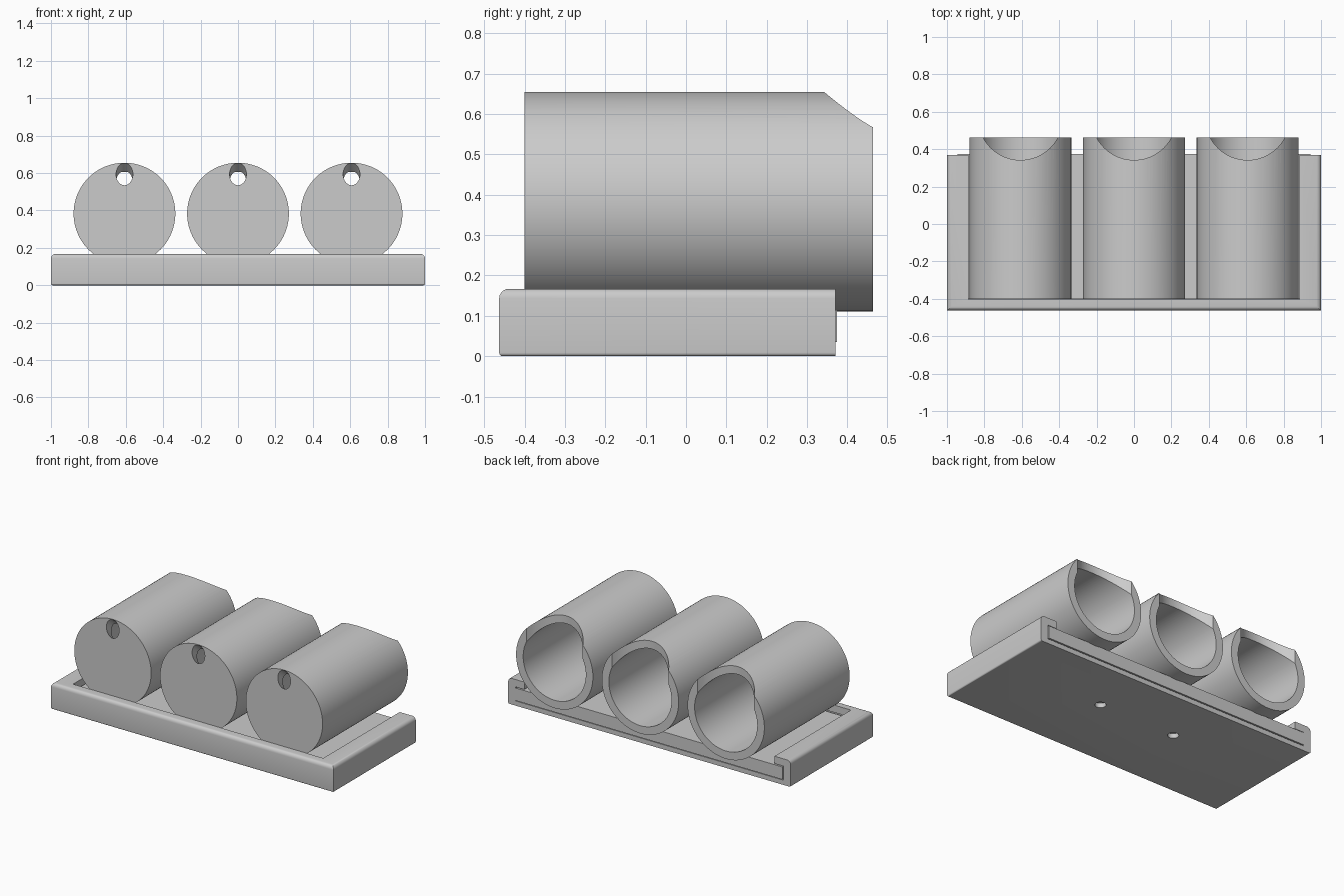
import bpy, bmesh, math
from mathutils import Vector

if "Cube" in bpy.data.objects:
    bpy.data.objects.remove(bpy.data.objects["Cube"])

grey = bpy.data.materials.new("light_grey")
grey.diffuse_color = (0.6, 0.6, 0.6, 1)
grey.use_nodes = True
grey.node_tree.nodes["Principled BSDF"].inputs["Base Color"].default_value = grey.diffuse_color


def finish(name, bm):
    me = bpy.data.meshes.new(name)
    bm.to_mesh(me)
    bm.free()
    ob = bpy.data.objects.new(name, me)
    bpy.context.collection.objects.link(ob)
    me.materials.append(grey)
    return ob


def box(name, lo, hi, bevels=()):
    """Box between two corners; bevels is a list of (edge test, radius)."""
    lo, hi = Vector(lo), Vector(hi)
    bm = bmesh.new()
    bmesh.ops.create_cube(bm, size=1)
    for v in bm.verts:
        v.co = Vector([(lo[i] + hi[i]) / 2 + v.co[i] * (hi[i] - lo[i]) for i in range(3)])
    for test, radius in bevels:
        edges = [e for e in bm.edges if test((e.verts[0].co + e.verts[1].co) / 2)]
        bmesh.ops.bevel(bm, geom=edges, offset=radius, segments=5, profile=0.5, affect='EDGES')
    return finish(name, bm)


def cylinder(name, start, end, radius, sides=96):
    """Closed cylinder between two points."""
    start, end = Vector(start), Vector(end)
    bm = bmesh.new()
    bmesh.ops.create_cone(bm, cap_ends=True, segments=sides, radius1=radius,
                          radius2=radius, depth=(end - start).length)
    ob = finish(name, bm)
    rot = (end - start).to_track_quat('Z', 'Y').to_matrix().to_4x4()
    rot.translation = (start + end) / 2
    ob.data.transform(rot)
    return ob


def cut(ob, cutter):
    """Subtract the cutter, then delete it."""
    cutter.hide_render = True
    mod = ob.modifiers.new("cut", 'BOOLEAN')
    mod.operation, mod.solver, mod.object = 'DIFFERENCE', 'EXACT', cutter
    bpy.context.view_layer.objects.active = ob
    bpy.ops.object.modifier_apply(modifier=mod.name)
    bpy.data.objects.remove(cutter)


def smooth(ob):
    bpy.ops.object.select_all(action='DESELECT')
    ob.select_set(True)
    bpy.context.view_layer.objects.active = ob
    bpy.ops.object.shade_smooth_by_angle(angle=math.radians(30))


# Tray with rounded outer edges
tray = box("tray", (-1, -0.463, 0), (1, 0.37, 0.167), [
    (lambda c: c.z > 0.16 and c.y < 0.3, 0.024),                 # top front and sides
    (lambda c: c.z < 0.001 and c.y < 0.3, 0.009),                # bottom front and sides
])
# Undercut slot, open at the back, and the opening above it
cut(tray, box("slot_cutter", (-0.95, -0.41, 0.03), (0.95, 0.6, 0.12)))
cut(tray, box("opening_cutter", (-0.886, -0.403, 0.1), (0.886, 0.6, 0.3)))
# Screw holes in the tray floor
for x in (-0.27, 0.27):
    cut(tray, cylinder("screw_cutter", (x, 0.025, -0.1), (x, 0.025, 0.08), 0.032, 32))
smooth(tray)

# Plate that slides into the tray and carries the tubes
plate = box("sliding_plate", (-0.944, -0.4, 0.035), (0.944, 0.374, 0.115))

# Tubes, closed at the front
R, R_IN, ZC = 0.272, 0.222, 0.383
tilt = math.radians(41)
axis = Vector((0, math.cos(tilt), -math.sin(tilt)))
for label, x in (("left", -0.607), ("middle", 0), ("right", 0.607)):
    tube = cylinder(label + "_tube", (x, -0.4, ZC), (x, 0.463, ZC), R)
    cut(tube, cylinder("bore_cutter", (x, -0.35, ZC), (x, 0.7, ZC), R_IN))
    # Round finger notch in the upper rim at the back
    cut(tube, cylinder("notch_cutter", (x, 0.568, ZC), (x, 0.568, 0.9), 0.226))
    # Slanted hole through the front cap
    mid = Vector((x, -0.4, 0.594))
    cut(tube, cylinder("hole_cutter", mid - axis * 0.2, mid + axis * 0.2, 0.045, 40))
    smooth(tube)
